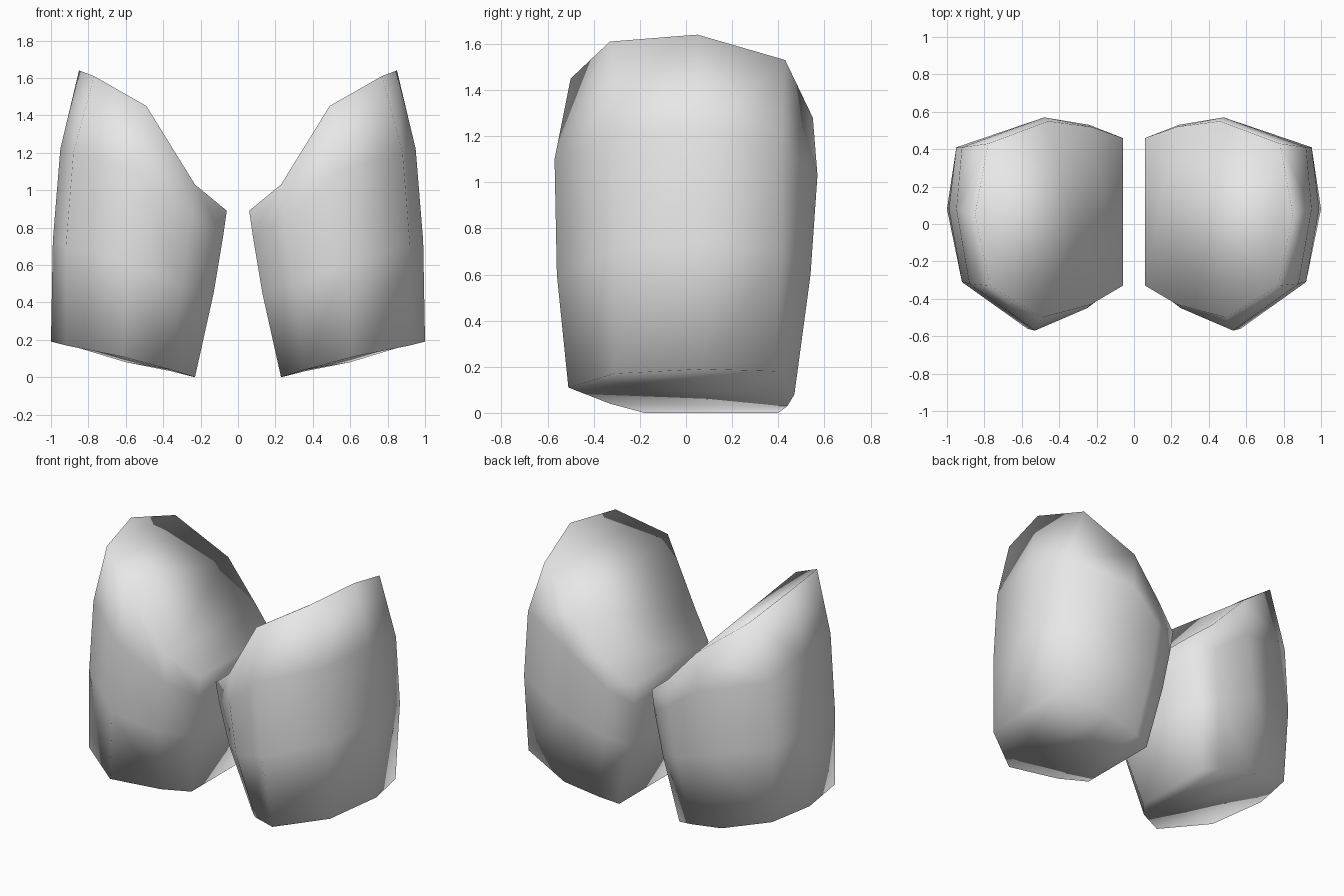
import bpy, bmesh

cube = bpy.data.objects.get("Cube")
if cube:
    bpy.data.objects.remove(cube)

# One pale grey material
grey = bpy.data.materials.new("pale_grey")
grey.use_nodes = True
grey.diffuse_color = (0.8, 0.8, 0.8, 1)
grey.node_tree.nodes["Principled BSDF"].inputs["Base Color"].default_value = (0.8, 0.8, 0.8, 1)

# Columns of the guard, each running from the bottom rim to the top rim
outer = [(1.0, .08, .19), (.99, .08, .73), (.95, .08, 1.22), (.85, .05, 1.64)]
outer_back = [(.93, .39, .18), (.95, .41, .70), (.92, .41, 1.15), (.78, .43, 1.53)]
back = [(.60, .47, .08), (.55, .54, .60), (.48, .57, 1.03), (.46, .55, 1.28)]
mid_back = [(.35, .44, .03), (.28, .51, .50), (.24, .53, .85), (.23, .52, 1.03)]
inner_back = [(.23, .40, 0), (.13, .44, .45), (.08, .46, .75), (.06, .46, .89)]
inner_front = [(.23, -.18, 0), (.13, -.28, .45), (.08, -.32, .75), (.06, -.33, .89)]
mid_front = [(.36, -.33, .04), (.30, -.45, .50), (.25, -.45, .85), (.23, -.43, 1.03)]
front = [(.62, -.51, .11), (.57, -.56, .60), (.53, -.57, 1.10), (.49, -.50, 1.45)]
outer_front = [(.92, -.31, .17), (.92, -.31, .70), (.88, -.32, 1.20), (.77, -.33, 1.61)]
COLUMNS = [outer, outer_back, back, mid_back, inner_back,
           inner_front, mid_front, front, outer_front]


def make_guard(name, side):
    bm = bmesh.new()
    cols = [[bm.verts.new((side * x, y, z)) for x, y, z in col] for col in COLUMNS]
    n = len(cols)
    # Side walls
    for i in range(n):
        a, b = cols[i], cols[(i + 1) % n]
        for k in range(3):
            bm.faces.new((a[k], b[k], b[k + 1], a[k + 1]))
    # Slanted top and bottom, bridged from back to front
    for k in (0, 3):
        ring = [c[k] for c in cols]
        bm.faces.new((ring[0], ring[1], ring[8]))
        for i in range(1, 4):
            bm.faces.new((ring[i], ring[i + 1], ring[8 - i], ring[9 - i]))
    bmesh.ops.recalc_face_normals(bm, faces=bm.faces)
    for f in bm.faces:
        f.smooth = True
    mesh = bpy.data.meshes.new(name)
    bm.to_mesh(mesh)
    bm.free()
    mesh.materials.append(grey)
    obj = bpy.data.objects.new(name, mesh)
    bpy.context.collection.objects.link(obj)


make_guard("left_guard", 1)
make_guard("right_guard", -1)
